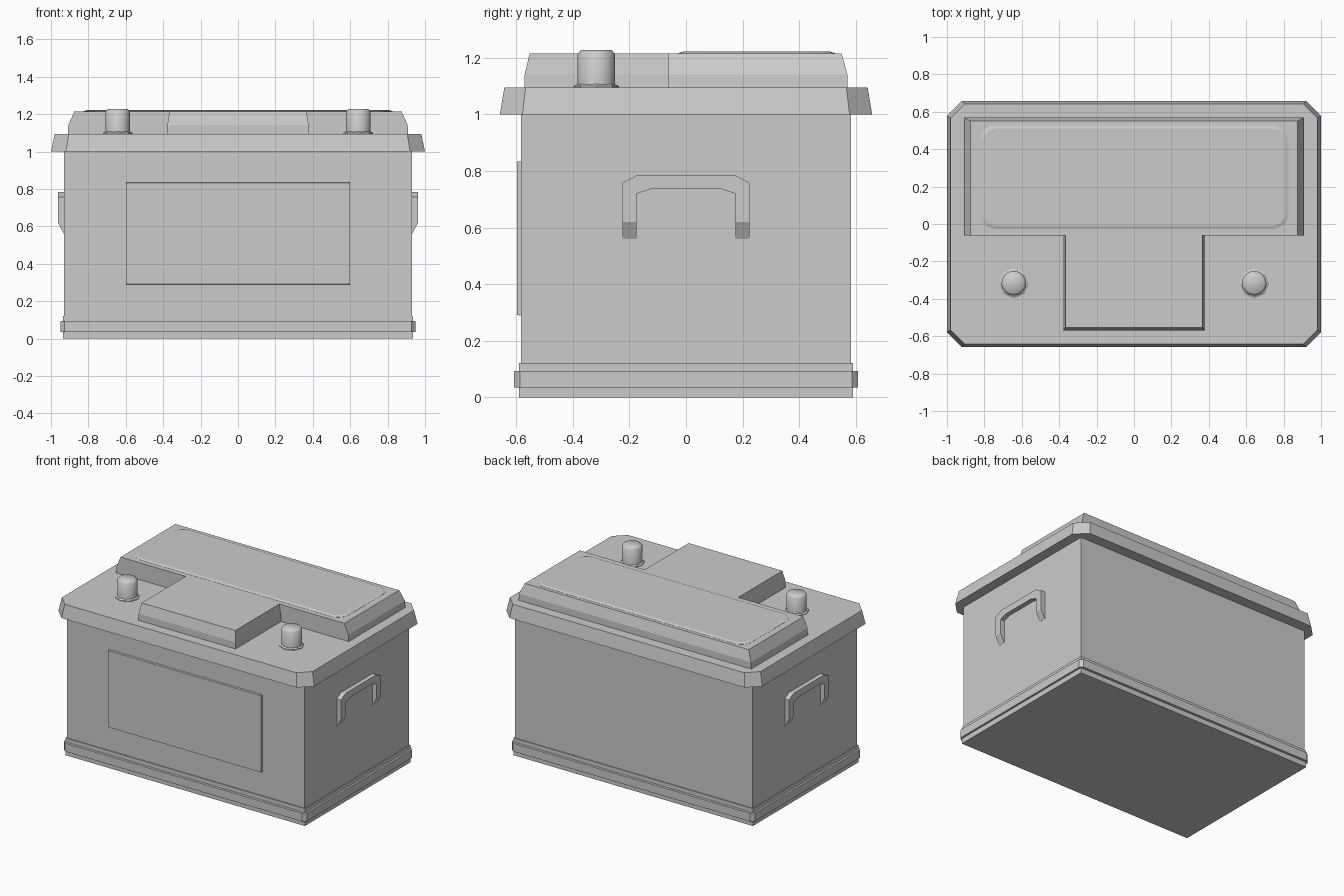
import bpy, math
from mathutils import Matrix

if "Cube" in bpy.data.objects:
    bpy.data.objects.remove(bpy.data.objects["Cube"])


def loft(name, rings):
    """Closed solid through equal-length (outline, z) rings."""
    n = len(rings[0][0])
    verts = [(x, y, z) for pts, z in rings for x, y in pts]
    faces = [list(range(n))[::-1], [(len(rings) - 1) * n + i for i in range(n)]]
    for r in range(len(rings) - 1):
        for i in range(n):
            j = (i + 1) % n
            faces.append([r * n + i, r * n + j, (r + 1) * n + j, (r + 1) * n + i])
    me = bpy.data.meshes.new(name)
    me.from_pydata(verts, [], faces)
    ob = bpy.data.objects.new(name, me)
    bpy.context.collection.objects.link(ob)
    return ob


def rect(x, y):
    return [(-x, -y), (x, -y), (x, y), (-x, y)]


def chamfered(x, y, c):
    return [(-x + c, -y), (x - c, -y), (x, -y + c), (x, y - c),
            (x - c, y), (-x + c, y), (-x, y - c), (-x, -y + c)]


def rounded(x, y, r, cy, steps=5):
    pts = []
    for k, (sx, sy) in enumerate([(1, 1), (-1, 1), (-1, -1), (1, -1)]):
        for i in range(steps + 1):
            a = math.pi / 2 * (k + i / steps)
            pts.append((sx * (x - r) + r * math.cos(a), cy + sy * (y - r) + r * math.sin(a)))
    return pts


def circle(r, cx, cy, n):
    return [(cx + r * math.cos(2 * math.pi * i / n), cy + r * math.sin(2 * math.pi * i / n))
            for i in range(n)]


def smooth(ob, angle=50):
    bpy.ops.object.select_all(action='DESELECT')
    ob.select_set(True)
    bpy.context.view_layer.objects.active = ob
    bpy.ops.object.shade_smooth_by_angle(angle=math.radians(angle))


# Case, foot and rib
loft("case_body", [(rect(0.93, 0.583), 0.1), (rect(0.93, 0.583), 1.02)])
loft("case_foot", [(rect(0.936, 0.59), 0), (rect(0.936, 0.59), 0.122)])
loft("foot_rib", [(chamfered(0.95, 0.608, 0.022), 0.036), (chamfered(0.95, 0.608, 0.022), 0.094)])

# Lid with clipped corners
loft("lid", [(chamfered(1.0, 0.658, 0.08), 1.0), (chamfered(0.98, 0.642, 0.075), 1.095)])


# T-shaped raised cover
def tee(x, back, stem, front, notch=-0.062):
    return [(-stem, front), (stem, front), (stem, notch), (x, notch),
            (x, back), (-x, back), (-x, notch), (-stem, notch)]


loft("raised_cover", [(tee(0.91, 0.57, 0.38, -0.57), 1.09),
                      (tee(0.907, 0.57, 0.378, -0.57), 1.142),
                      (tee(0.875, 0.55, 0.366, -0.553), 1.215)])

# Rounded panel on the cover
loft("top_panel", [(rounded(0.827, 0.277, 0.085, 0.25), 1.21),
                   (rounded(0.827, 0.277, 0.085, 0.25), 1.216),
                   (rounded(0.808, 0.26, 0.07, 0.25), 1.222)])

# Front label plate
label = loft("front_label", [(rect(0.6, 0.273), 0), (rect(0.598, 0.271), 0.019)])
label.data.transform(Matrix.Translation((0, -0.578, 0.562)) @ Matrix.Rotation(math.pi / 2, 4, 'X'))

for s, side in ((-1, "left"), (1, "right")):
    # Terminal with collar
    c = (0.643 * s, -0.317)
    loft(side + "_terminal_collar", [(circle(0.08, *c, 8), 1.09), (circle(0.08, *c, 8), 1.1),
                                     (circle(0.068, *c, 8), 1.107)])
    smooth(loft(side + "_terminal_post", [(circle(0.066, *c, 16), 1.09), (circle(0.066, *c, 16), 1.214),
                                          (circle(0.053, *c, 16), 1.228)]))

    # Side handle: rectangular section swept along an arch, feet sloping into the case
    half = [(0.225, 0.56, 0.175, 0.56, 0.931), (0.225, 0.62, 0.175, 0.62, 0.962),
            (0.225, 0.758, 0.175, 0.72, 0.962), (0.173, 0.785, 0.12, 0.738, 0.962)]
    path = half + [(-a, b, -d, e, x) for a, b, d, e, x in half[::-1]]
    verts, faces = [], []
    for a, b, d, e, x in path:
        verts += [(0.925 * s, a, b), (x * s, a, b), (x * s, d, e), (0.925 * s, d, e)]
    for i in range(len(path) - 1):
        for k in range(4):
            m = (k + 1) % 4
            f = [4 * i + k, 4 * i + m, 4 * i + 4 + m, 4 * i + 4 + k]
            faces.append(f[::-s])
    end = 4 * (len(path) - 1)
    faces += [[3, 2, 1, 0][::-s], [end, end + 1, end + 2, end + 3][::-s]]
    me = bpy.data.meshes.new(side + "_handle")
    me.from_pydata(verts, [], faces)
    # Make the face directions consistent and outward
    import bmesh
    bm = bmesh.new()
    bm.from_mesh(me)
    bmesh.ops.recalc_face_normals(bm, faces=bm.faces)
    bm.to_mesh(me)
    bm.free()
    bpy.context.collection.objects.link(bpy.data.objects.new(side + "_handle", me))
